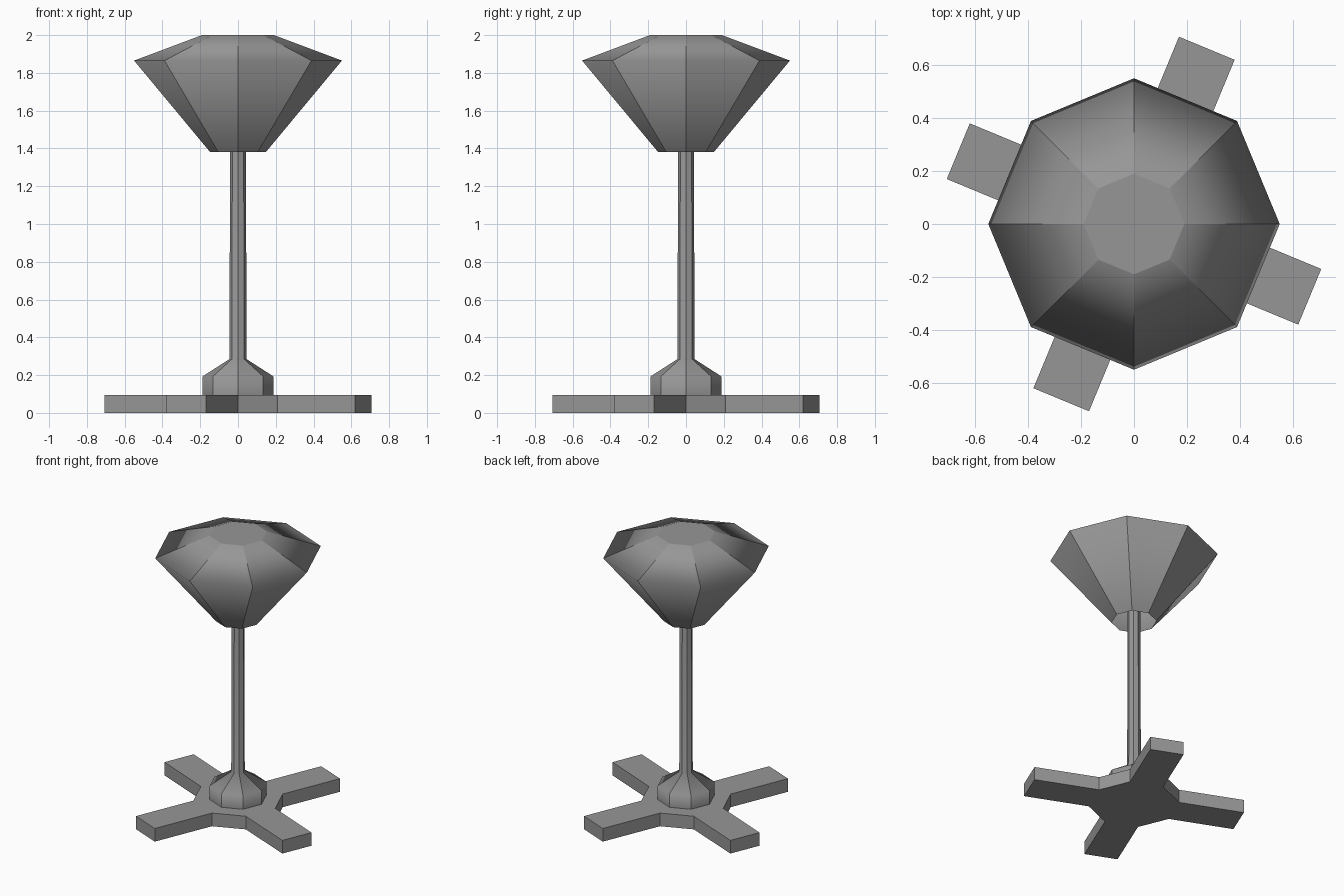
import bpy, bmesh
from math import sin, cos, pi
from mathutils import Vector

if "Cube" in bpy.data.objects:
    bpy.data.objects.remove(bpy.data.objects["Cube"])

SIDES = 8
grey = bpy.data.materials.new("dark_grey")
grey.diffuse_color = (0.307, 0.307, 0.307, 1)
grey.use_nodes = True
grey.node_tree.nodes["Principled BSDF"].inputs["Base Color"].default_value = grey.diffuse_color


def finish(bm, name):
    bmesh.ops.recalc_face_normals(bm, faces=bm.faces)
    mesh = bpy.data.meshes.new(name)
    bm.to_mesh(mesh)
    bm.free()
    mesh.materials.append(grey)
    obj = bpy.data.objects.new(name, mesh)
    bpy.context.collection.objects.link(obj)
    return obj


def lathe(name, profile):
    """Spin a (radius, z) profile into eight strips, soft along the profile, creased between."""
    bm = bmesh.new()
    rings = [[bm.verts.new((r * cos(2 * pi * i / SIDES), r * sin(2 * pi * i / SIDES), z))
              for i in range(SIDES)] for r, z in profile]
    for low, high in zip(rings, rings[1:]):
        for i in range(SIDES):
            j = (i + 1) % SIDES
            bm.faces.new((low[i], low[j], high[j], high[i])).smooth = True
            bm.edges.get((low[i], high[i])).smooth = False
    bm.faces.new(rings[-1])
    obj = finish(bm, name)
    mod = obj.modifiers.new("soft_profile", "WEIGHTED_NORMAL")
    mod.mode = "FACE_AREA"
    mod.keep_sharp = True
    return obj


# Four-footed base: octagonal hub with every other side pulled out as a foot
bm = bmesh.new()
outline = []
for i in range(SIDES):
    a, b = (Vector((0.297 * cos(2 * pi * k / SIDES), 0.297 * sin(2 * pi * k / SIDES), 0))
            for k in (i, i + 1))
    outline.append(a)
    if i % 2:
        reach = (a + b).normalized() * (0.718 - 0.297 * cos(pi / SIDES))
        outline += [a + reach, b + reach]
bottom = bm.faces.new([bm.verts.new(p) for p in outline])
top = bmesh.ops.extrude_face_region(bm, geom=[bottom], use_keep_orig=True)
bmesh.ops.translate(bm, vec=(0, 0, 0.095),
                    verts=[v for v in top["geom"] if isinstance(v, bmesh.types.BMVert)])
finish(bm, "base_feet")

# Collar and slim pole
lathe("collar_and_pole", [(0.188, 0.095), (0.188, 0.193), (0.045, 0.285), (0.041, 1.99)])

# Lamp shade, open underneath
lathe("lamp_shade", [(0.147, 1.38), (0.55, 1.865), (0.19, 2.0)])
